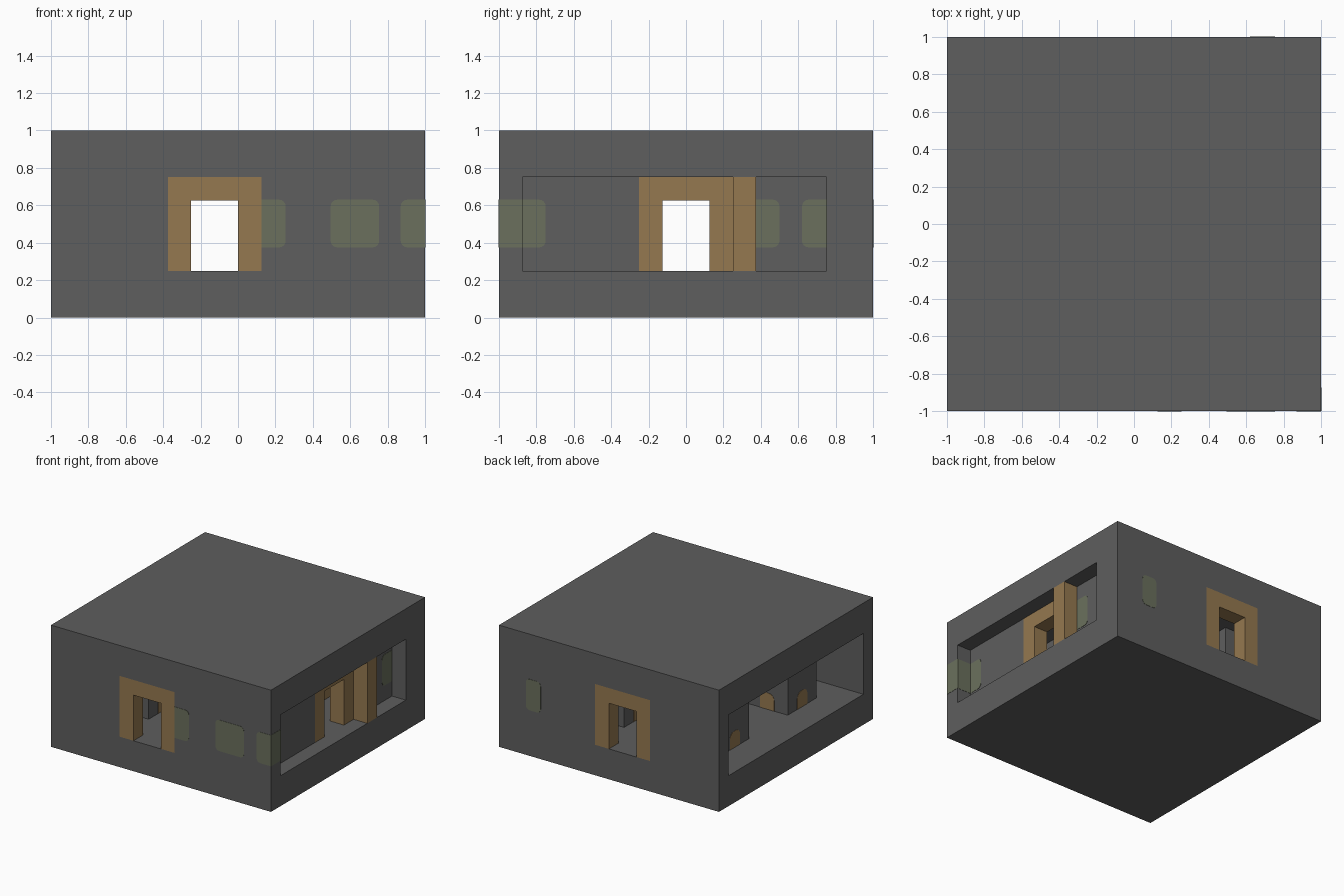
import bpy, bmesh, math

if "Cube" in bpy.data.objects:
    bpy.data.objects.remove(bpy.data.objects["Cube"], do_unlink=True)

FLOOR, CEIL, WALL = 0.25, 0.75, 0.125


def material(name, rgb):
    m = bpy.data.materials.new(name)
    m.use_nodes = True
    m.diffuse_color = (*rgb, 1)
    m.node_tree.nodes["Principled BSDF"].inputs["Base Color"].default_value = (*rgb, 1)
    return m


grey = material("dark grey stone", (0.112, 0.112, 0.112))
wood = material("warm wood", (0.30, 0.19, 0.08))
green = material("dull green glass", (0.145, 0.163, 0.109))


def finish(bm, name, mat):
    bmesh.ops.recalc_face_normals(bm, faces=bm.faces)
    mesh = bpy.data.meshes.new(name)
    bm.to_mesh(mesh)
    bm.free()
    mesh.materials.append(mat)
    ob = bpy.data.objects.new(name, mesh)
    bpy.context.collection.objects.link(ob)
    return ob


def box(name, xs, ys, zs, mat):
    bm = bmesh.new()
    bmesh.ops.create_cube(bm, size=1)
    for v in bm.verts:
        v.co = [r[0] if c < 0 else r[1] for c, r in zip(v.co, (xs, ys, zs))]
    return finish(bm, name, mat)


def slab(name, outline, axis, start, depth, mat):
    """Extrude an outline of (along, height) points through a wall normal to axis."""
    bm = bmesh.new()
    place = (lambda u, z: (start, u, z)) if axis == "x" else (lambda u, z: (u, start, z))
    face = bm.faces.new([bm.verts.new(place(u, z)) for u, z in outline])
    new = bmesh.ops.extrude_face_region(bm, geom=[face])["geom"]
    move = (depth, 0, 0) if axis == "x" else (0, depth, 0)
    bmesh.ops.translate(bm, vec=move, verts=[g for g in new if isinstance(g, bmesh.types.BMVert)])
    return finish(bm, name, mat)


def patch(name, axis, pos, side, us, zs, mat, corners="1111", radius=0.035):
    """Thin painted patch; corners flags which of the four corners are rounded."""
    pts = []
    spots = ((0, 0, 180), (1, 0, 270), (1, 1, 0), (0, 1, 90))
    for flag, (iu, iz, a0) in zip(corners, spots):
        u, z = us[iu], zs[iz]
        if flag == "0":
            pts.append((u, z))
            continue
        cu, cz = u + radius * (1 - 2 * iu), z + radius * (1 - 2 * iz)
        for k in range(5):
            a = math.radians(a0 + 22.5 * k)
            pts.append((cu + radius * math.cos(a), cz + radius * math.sin(a)))
    slab(name, pts, axis, pos, side * 0.002, mat)


# Solid block, hollowed by crossing aisles that leave four pillars, and a side porch
body = box("building", (-1, 1), (-1, 1), (0, 1), grey)
IN = 1 - WALL
cuts = [((-1.1, 0.75), (-IN, -0.625), "south_aisle"),
        ((-1.1, 1.1), (-0.25, 0.25), "middle_aisle"),
        ((-1.1, 0.75), (0.625, IN), "north_aisle"),
        ((-1.1, -0.75), (-IN, IN), "open_side"),
        ((-0.375, 0.125), (-1.1, 1.1), "cross_aisle"),
        ((0.5, 0.75), (-IN, IN), "inner_aisle"),
        ((IN, 1.1), (-IN, 0.75), "porch")]
for xs, ys, name in cuts:
    cutter = box(name + "_cutter", xs, ys, (FLOOR, CEIL), grey)
    cutter.hide_render = True
    mod = body.modifiers.new(name, "BOOLEAN")
    mod.operation, mod.solver, mod.object = "DIFFERENCE", "EXACT", cutter
    bpy.context.view_layer.objects.active = body
    bpy.ops.object.modifier_apply(modifier=name)
    bpy.data.objects.remove(cutter, do_unlink=True)


# Wooden door frames filling the ends of the aisles
def door_frame(name, axis, start, centre):
    half = [(0.25, FLOOR), (0.25, CEIL)]
    inner = [(WALL, 0.625), (WALL, FLOOR)]
    left = [(-u, z) for u, z in half[::-1]]
    hole = [(-u, z) for u, z in inner[::-1]]
    pts = half + left + hole + inner
    slab(name, [(centre + u, z) for u, z in pts], axis, start, WALL, wood)


door_frame("front_door_frame", "y", -1, -0.125)
door_frame("back_door_frame", "y", IN, -0.125)
door_frame("porch_door_frame", "x", 0.75, 0)

# Porch column
box("porch_column", (IN, 1), (0.25, 0.375), (FLOOR, CEIL), wood)

# Green windows on both sides of the outer walls
WIN = (0.375, 0.63)
for label, y0, y1, s in (("front", -1, -IN, -1), ("back", 1, IN, 1)):
    for pos, side, where in ((y0, s, "outer"), (y1, -s, "inner")):
        tag = label + "_" + where + "_window"
        if label == "front":
            patch(tag + "_by_door", "y", pos, side, (0.125, 0.255), WIN, green, "0110")
            patch(tag, "y", pos, side, (0.495, 0.755), WIN, green)
        else:
            patch(tag, "y", pos, side, (0.62, 0.755), WIN, green)
for pos, side, where in ((IN, 1, "porch"), (0.75, -1, "inner")):
    patch(where + "_window_corner", "x", pos, side, (-IN, -0.75), WIN, green, "0110")
    patch(where + "_window_column", "x", pos, side, (0.375, 0.5), WIN, green, "0110")
    patch(where + "_window_end", "x", pos, side, (0.62, 0.75), WIN, green, "1001")

# Window wrapping round the porch corner
patch("corner_window_front", "y", -1, -1, (0.87, 1), WIN, green, "1001")
patch("corner_window_side", "x", 1, 1, (-1, -IN), WIN, green, "0000")
patch("corner_window_inner", "y", -IN, 1, (IN, 1), WIN, green, "0000")

# Small arched wooden hatches at the foot of every pillar face
HATCH = (FLOOR, 0.385)
for cx in (-0.5625, 0.3125):
    for cy in (-0.4375, 0.4375):
        for s in (-1, 1):
            patch("pillar_hatch", "x", cx + s * 0.1875, s, (cy - 0.065, cy + 0.065),
                  HATCH, wood, "0011", 0.05)
            patch("pillar_hatch", "y", cy + s * 0.1875, s, (cx - 0.065, cx + 0.065),
                  HATCH, wood, "0011", 0.05)
